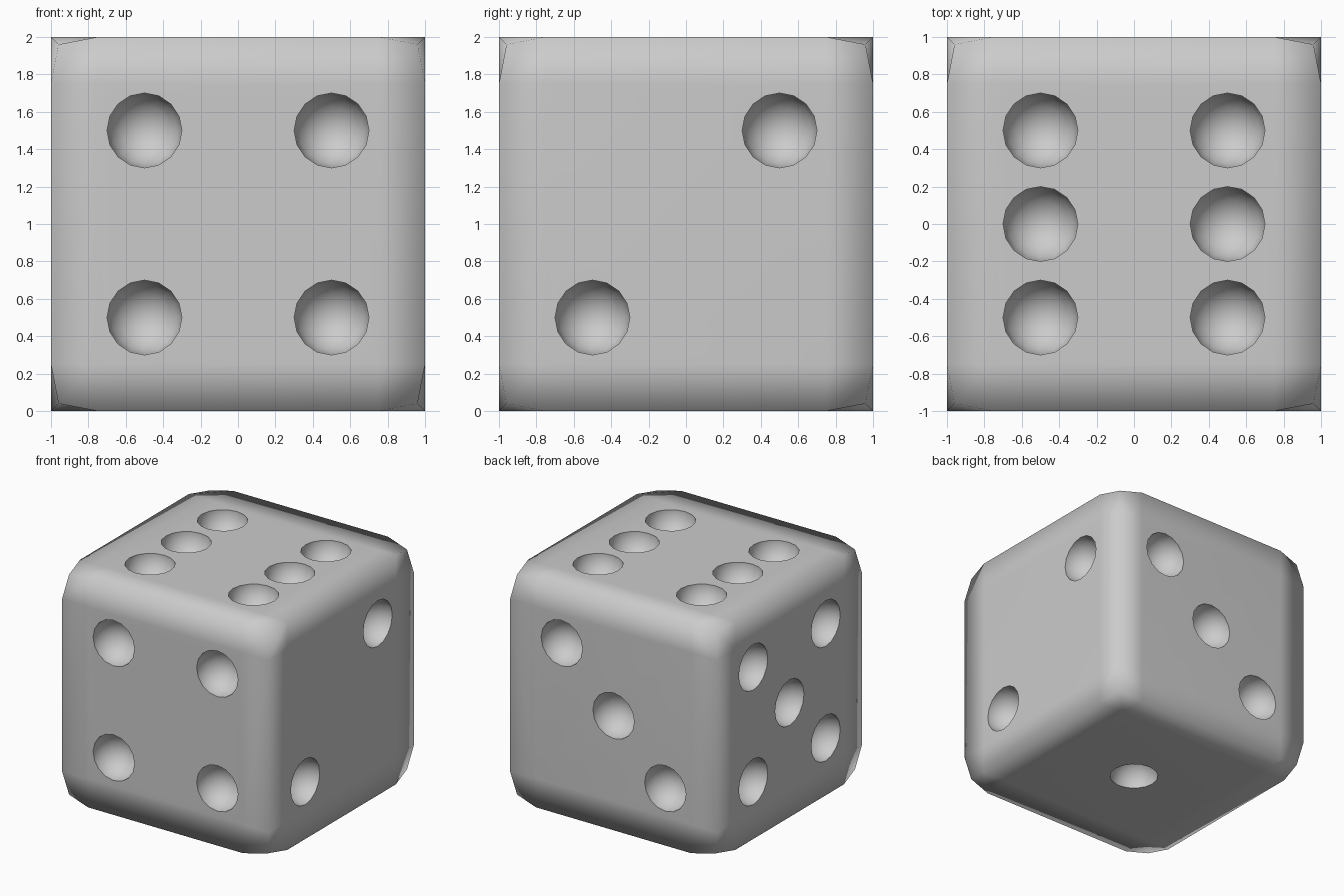
import bpy, bmesh
from mathutils import Vector, Matrix

if "Cube" in bpy.data.objects:
    bpy.data.objects.remove(bpy.data.objects["Cube"])

H = 0.5
DIAG = [(-H, -H), (H, H)]
FOUR = [(a, b) for a in (-H, H) for b in (-H, H)]
# face normal, face axes, pip positions
FACES = [
    ((0, -1, 0), (1, 0, 0), (0, 0, 1), FOUR),
    ((0, 1, 0), (1, 0, 0), (0, 0, 1), DIAG + [(0, 0)]),
    ((1, 0, 0), (0, 1, 0), (0, 0, 1), DIAG),
    ((-1, 0, 0), (0, 1, 0), (0, 0, 1), FOUR + [(0, 0)]),
    ((0, 0, 1), (1, 0, 0), (0, 1, 0), FOUR + [(-H, 0), (H, 0)]),
    ((0, 0, -1), (1, 0, 0), (0, 1, 0), [(0, 0)]),
]


def make_object(name, bm):
    mesh = bpy.data.meshes.new(name)
    bmesh.ops.recalc_face_normals(bm, faces=bm.faces)
    for f in bm.faces:
        f.smooth = True
    bm.to_mesh(mesh)
    bm.free()
    obj = bpy.data.objects.new(name, mesh)
    bpy.context.collection.objects.link(obj)
    return obj


# Body: cube with support loops near the edges and pulled-in corners
bm = bmesh.new()
steps = (-1, -0.75, 0.75, 1)
for n, u, v, _ in FACES:
    n, u, v = Vector(n), Vector(u), Vector(v)
    grid = [[bm.verts.new(n + u * a + v * b) for b in steps] for a in steps]
    for i in range(3):
        for j in range(3):
            bm.faces.new((grid[i][j], grid[i + 1][j], grid[i + 1][j + 1], grid[i][j + 1]))
bmesh.ops.remove_doubles(bm, verts=bm.verts, dist=0.001)
for vert in bm.verts:
    if min(abs(c) for c in vert.co) > 0.9:
        vert.co *= 0.96
body = make_object("die_body", bm)

# Pip cutters: one sphere per pip, half sunk in its face
bm = bmesh.new()
for n, u, v, pips in FACES:
    n, u, v = Vector(n), Vector(u), Vector(v)
    turn = n.to_track_quat('Z', 'Y').to_matrix().to_4x4()
    for a, b in pips:
        bmesh.ops.create_uvsphere(bm, u_segments=16, v_segments=9, radius=0.203,
                                  matrix=Matrix.Translation(n + u * a + v * b) @ turn)
cutter = make_object("pip_cutter", bm)
cutter.hide_render = True

# Cut the pips and bake the result
cut = body.modifiers.new("pips", 'BOOLEAN')
cut.operation = 'DIFFERENCE'
cut.solver = 'EXACT'
cut.object = cutter
deps = bpy.context.evaluated_depsgraph_get()
baked = bpy.data.meshes.new_from_object(body.evaluated_get(deps))
body.modifiers.clear()
body.data = baked
bpy.data.objects.remove(cutter)

# Crisp pip rims, soft outer edges
bm = bmesh.new()
bm.from_mesh(baked)
for f in bm.faces:
    f.smooth = True
for e in bm.edges:
    mid = sorted(abs(c) for c in (e.verts[0].co + e.verts[1].co) / 2)
    if mid[1] < 0.72 and mid[2] > 0.99 and e.calc_face_angle(0) > 0.6:
        e.smooth = False
bm.to_mesh(baked)
bm.free()
body.location.z = 1
